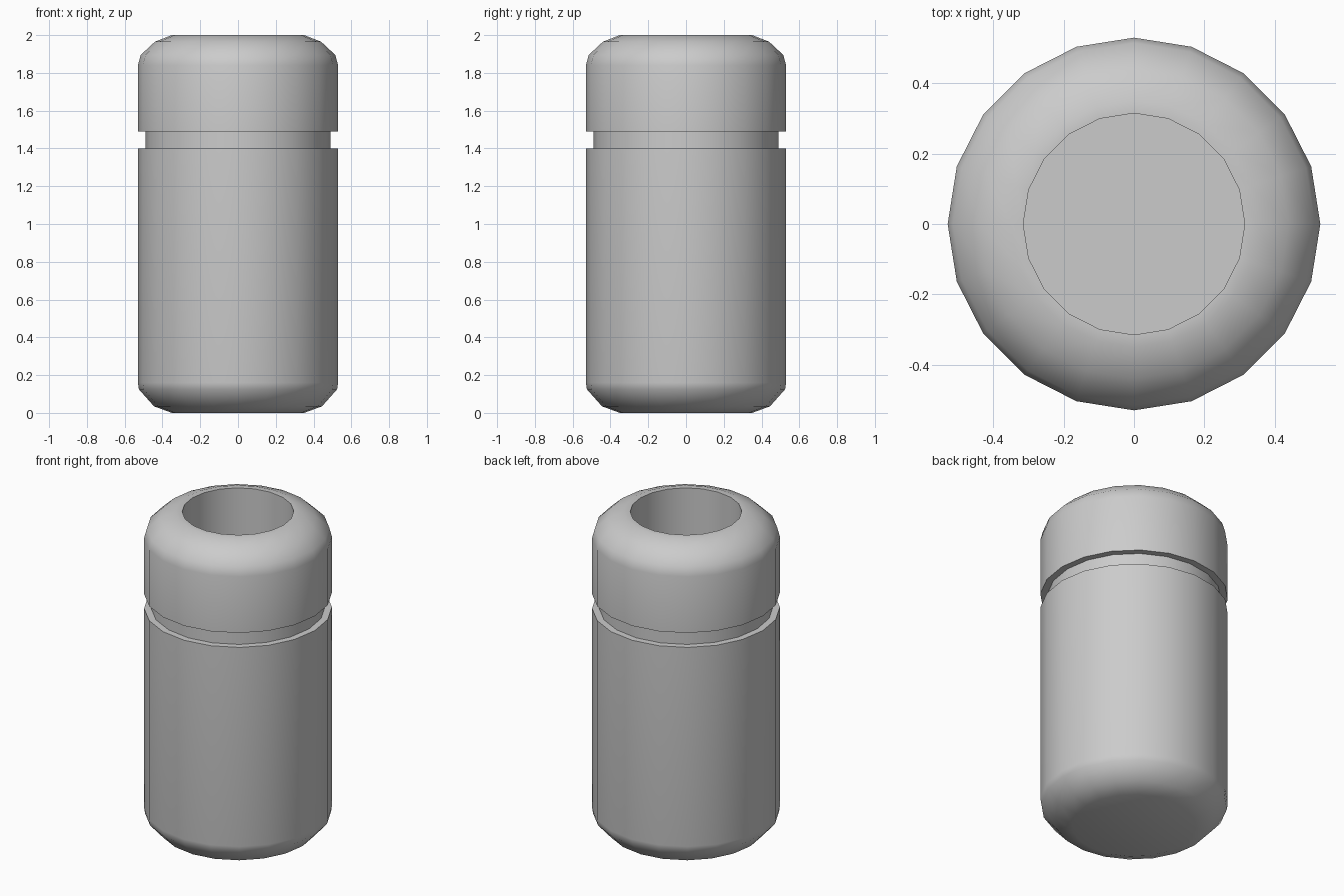
import bpy, bmesh, math

if "Cube" in bpy.data.objects:
    bpy.data.objects.remove(bpy.data.objects["Cube"])

SIDES = 20


def lathe(name, profile):
    """Revolve (radius, z) points around z; cap the first and last rings."""
    bm = bmesh.new()
    rings = []
    for r, z in profile:
        rings.append([bm.verts.new((r * math.cos(2 * math.pi * i / SIDES),
                                    r * math.sin(2 * math.pi * i / SIDES), z))
                      for i in range(SIDES)])
    for a, b in zip(rings, rings[1:]):
        for i in range(SIDES):
            j = (i + 1) % SIDES
            bm.faces.new((a[i], a[j], b[j], b[i]))
    bm.faces.new(list(reversed(rings[0])))
    bm.faces.new(rings[-1])
    bmesh.ops.recalc_face_normals(bm, faces=bm.faces[:])
    mesh = bpy.data.meshes.new(name)
    bm.to_mesh(mesh)
    bm.free()
    obj = bpy.data.objects.new(name, mesh)
    bpy.context.collection.objects.link(obj)
    bpy.ops.object.select_all(action='DESELECT')
    obj.select_set(True)
    bpy.context.view_layer.objects.active = obj
    bpy.ops.object.shade_smooth_by_angle(angle=math.radians(45))
    return obj


# Open flask: rounded base, grooved collar, rounded shoulder, deep mouth
lathe("flask", [
    (0.35, 0.0), (0.445, 0.035), (0.525, 0.125), (0.53, 0.16),   # base
    (0.53, 1.40), (0.49, 1.40), (0.49, 1.49), (0.53, 1.49),      # groove
    (0.53, 1.84), (0.515, 1.895), (0.44, 1.965), (0.35, 2.0),    # shoulder
    (0.315, 2.0), (0.315, 0.10),                                 # rim and bore
])
